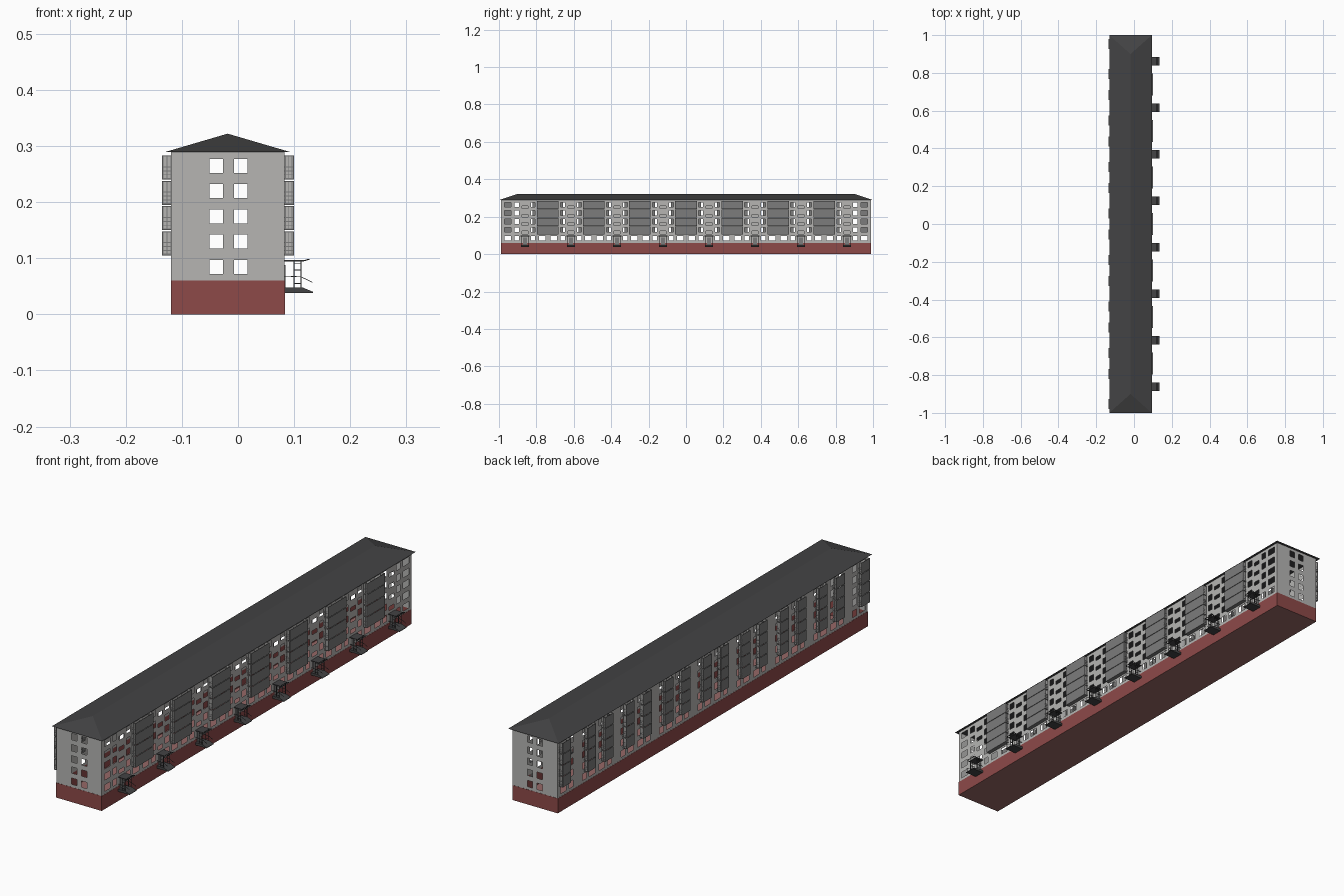
import bpy, bmesh, math
from mathutils import Vector, Matrix

if "Cube" in bpy.data.objects:
    bpy.data.objects.remove(bpy.data.objects["Cube"])

def mat(name, rgb):
    m = bpy.data.materials.new(name)
    m.diffuse_color = (*rgb, 1)
    m.use_nodes = True
    m.node_tree.nodes["Principled BSDF"].inputs["Base Color"].default_value = m.diffuse_color
    return m

WALL = mat("wall grey", (0.465, 0.46, 0.45))
RED = mat("plinth red", (0.27, 0.068, 0.066))
BASE = mat("base brown", (0.31, 0.14, 0.135))
ROOF = mat("roof charcoal", (0.056, 0.056, 0.058))
PANEL = mat("balcony grey", (0.20, 0.20, 0.20))

X0, X1, Y = -0.119, 0.083, 0.988     # wall planes
ZP, ZE = 0.06, 0.289                 # plinth top, eaves
STEP = 0.045                         # floor height
PITCH = 0.246                        # stair section length
CENTRES = [(i - 3.5) * PITCH for i in range(8)]

def finish(bm, name, *mats):
    me = bpy.data.meshes.new(name)
    bm.to_mesh(me)
    bm.free()
    for m in mats:
        me.materials.append(m)
    ob = bpy.data.objects.new(name, me)
    bpy.context.collection.objects.link(ob)
    return ob

def box(bm, x0, x1, y0, y1, z0, z1, idx=0):
    c = Vector(((x0 + x1) / 2, (y0 + y1) / 2, (z0 + z1) / 2))
    s = Matrix.Diagonal((x1 - x0, y1 - y0, z1 - z0, 1))
    r = bmesh.ops.create_cube(bm, size=1, matrix=Matrix.Translation(c) @ s)
    for f in {f for v in r["verts"] for f in v.link_faces}:
        f.material_index = idx

def bar(bm, a, b, t):
    """Square rod from a to b."""
    a, b = Vector(a), Vector(b)
    d = b - a
    m = Matrix.Translation((a + b) / 2) @ d.to_track_quat('Z', 'Y').to_matrix().to_4x4()
    bmesh.ops.create_cube(bm, size=1, matrix=m @ Matrix.Diagonal((t, t, d.length, 1)))

def wall(name, place, u0, u1, holes, flip):
    """Thin wall sheet with rectangular openings; place maps (u, z) to 3D."""
    us = sorted({round(v, 4) for h in holes for v in h[:2]} | {u0, u1})
    zs = sorted({round(v, 4) for h in holes for v in h[2:]} | {ZP, ZE})
    bm = bmesh.new()
    for ua, ub in zip(us, us[1:]):
        for za, zb in zip(zs, zs[1:]):
            u, z = (ua + ub) / 2, (za + zb) / 2
            if any(h[0] < u < h[1] and h[2] < z < h[3] for h in holes):
                continue
            pts = [(ua, za), (ub, za), (ub, zb), (ua, zb)]
            if flip:
                pts.reverse()
            bm.faces.new([bm.verts.new(place(*p)) for p in pts])
    bmesh.ops.remove_doubles(bm, verts=bm.verts, dist=1e-5)
    return finish(bm, name, WALL)

def column(u, w):
    """Five storeys of windows at position u."""
    return [(u - w / 2, u + w / 2, 0.072 + k * STEP, 0.097 + k * STEP) for k in range(5)]

# Walls with open windows
end = column(-0.039, 0.024) + column(0.005, 0.024)
wall("front_wall", lambda u, z: (u, -Y, z), X0, X1, end, False)
wall("back_wall", lambda u, z: (u, Y, z), X0, X1, end, True)
side = []
for c in CENTRES:
    for s in (-1, 1):
        side += column(c + s * 0.092, 0.036) + column(c + s * 0.043, 0.024)
stairs = [(c - 0.015, c + 0.015, 0.108 + k * STEP, 0.123 + k * STEP)
          for c in CENTRES for k in range(4)]
wall("right_wall", lambda u, z: (X1, u, z), -Y, Y, side + stairs, False)
wall("left_wall", lambda u, z: (X0, u, z), -Y, Y, side, True)

# Plinth: hollow, open at the top, browner underside
bm = bmesh.new()
box(bm, X0 - 0.0005, X1 + 0.0005, -Y - 0.0005, Y + 0.0005, 0, ZP)
bm.normal_update()
bmesh.ops.delete(bm, geom=[f for f in bm.faces if f.normal.z > 0.5], context='FACES')
for f in bm.faces:
    f.material_index = 1 if f.normal.z < -0.5 else 0
finish(bm, "plinth", RED, BASE)

# Hipped roof with flat soffit
bm = bmesh.new()
xa, xb, xm = -0.131, 0.094, -0.0185
lo = [bm.verts.new(p) for p in ((xa, -1, ZE), (xb, -1, ZE), (xb, 1, ZE), (xa, 1, ZE))]
r0, r1 = bm.verts.new((xm, -0.9, 0.322)), bm.verts.new((xm, 0.9, 0.322))
for f in ((lo[0], lo[1], r0), (lo[1], lo[2], r1, r0), (lo[2], lo[3], r1),
          (lo[3], lo[0], r0, r1), lo[::-1]):
    bm.faces.new(f)
finish(bm, "roof", ROOF)

def balcony_stack(name, x, out, yc, w):
    """Four balconies: slab, front panel, light side partitions with rails."""
    bm = bmesh.new()
    xo = x + out
    sx = 1 if out > 0 else -1
    x0, x1 = min(x, xo), max(x, xo)
    f0, f1 = sorted((xo, xo - sx * 0.0015))
    for k in range(4):
        z = 0.105 + k * STEP
        box(bm, x0, x1, yc - w / 2, yc + w / 2, z, z + 0.003)
        box(bm, f0, f1, yc - w / 2, yc + w / 2, z + 0.003, z + 0.043)
        for s in (-1, 1):
            ys = yc + s * (w / 2 - 0.0007)
            yi = ys - s * 0.0012
            box(bm, x0, x1, yi - 0.0005, yi + 0.0005, z + 0.003, z + 0.043, 1)
            for i in range(3):
                xp = x + out * (0.1 + 0.35 * i)
                box(bm, xp - 0.0006, xp + 0.0006, ys - 0.0007, ys + 0.0007, z + 0.003, z + 0.043)
            for dz in (0.008, 0.015, 0.022, 0.041):
                box(bm, x0, x1, ys - 0.0007, ys + 0.0007, z + dz, z + dz + 0.0015)
    finish(bm, name, PANEL, WALL)

# Wide balconies on the entrance side, between sections
for i in range(-3, 4):
    balcony_stack("right_balcony", X1, 0.0165, i * PITCH, 0.115)

# Narrow balconies on the other side, in pairs about the section borders
left = [-0.953, 0.953]
for c in CENTRES:
    left += [c + s * 0.068 for s in (-1, 1) if abs(c + s * 0.068) < 0.9]
for y in left:
    balcony_stack("left_balcony", X0, -0.0165, y, 0.053)

# Entrance porches: platform with sloped step, canopy, posts, rails and door
for c in CENTRES:
    bm = bmesh.new()
    h = 0.022
    prof = [(X1, 0.038), (0.134, 0.038), (0.134, 0.040), (0.115, 0.048), (X1, 0.048)]
    f = bm.faces.new([bm.verts.new((x, c - h, z)) for x, z in prof])
    ext = bmesh.ops.extrude_face_region(bm, geom=[f])
    bmesh.ops.translate(bm, vec=(0, 2 * h, 0),
                        verts=[v for v in ext["geom"] if isinstance(v, bmesh.types.BMVert)])
    bmesh.ops.recalc_face_normals(bm, faces=bm.faces)
    box(bm, X1, 0.118, c - h, c + h, 0.0945, 0.097)
    bar(bm, (0.118, c - h, 0.0955), (0.126, c - h, 0.098), 0.002)
    bar(bm, (0.118, c + h, 0.0955), (0.126, c + h, 0.098), 0.002)
    bar(bm, (0.126, c - h, 0.098), (0.126, c + h, 0.098), 0.002)
    for s in (-1, 1):
        y = c + s * (h - 0.002)
        for x in (0.1, 0.112):
            bar(bm, (x, y, 0.047), (x, y, 0.096), 0.0018)
        for z in (0.055, 0.067, 0.079, 0.09):
            bar(bm, (0.1, y, z), (0.112, y, z), 0.0012)
        bar(bm, (X1, y, 0.068), (0.112, y, 0.067), 0.0012)
        bar(bm, (0.112, y, 0.067), (0.133, y, 0.057), 0.0012)
    box(bm, X1, X1 + 0.002, c - 0.011, c + 0.011, 0.048, 0.088, 1)
    finish(bm, "entrance_porch", ROOF, PANEL)
